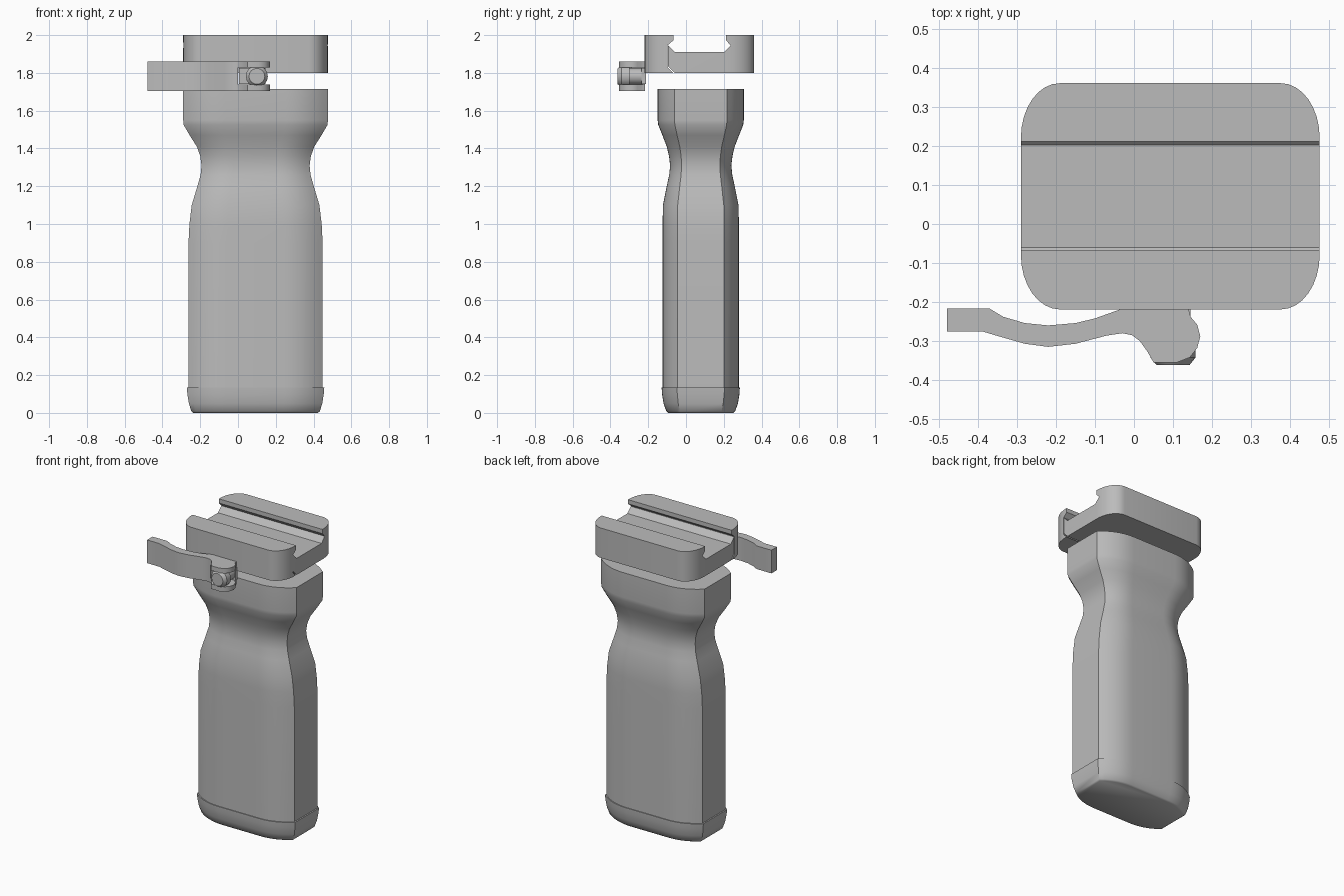
import bpy, bmesh, math

if "Cube" in bpy.data.objects:
    bpy.data.objects.remove(bpy.data.objects["Cube"])

grey = bpy.data.materials.new("matte grey")
grey.diffuse_color = (0.5, 0.5, 0.5, 1)
grey.use_nodes = True
grey.node_tree.nodes["Principled BSDF"].inputs["Base Color"].default_value = grey.diffuse_color
CX, CY = 0.093, 0.078


def loft(name, rings, angle=35):
    """Skin a list of equal-length point rings and cap both ends."""
    bm = bmesh.new()
    vs = [[bm.verts.new(p) for p in r] for r in rings]
    n = len(vs[0])
    for a, b in zip(vs, vs[1:]):
        for i in range(n):
            j = (i + 1) % n
            bm.faces.new((a[i], a[j], b[j], b[i]))
    bm.faces.new(vs[0][::-1])
    bm.faces.new(vs[-1])
    bmesh.ops.recalc_face_normals(bm, faces=bm.faces[:])
    me = bpy.data.meshes.new(name)
    bm.to_mesh(me)
    bm.free()
    me.materials.append(grey)
    ob = bpy.data.objects.new(name, me)
    bpy.context.collection.objects.link(ob)
    smooth(me, angle)
    return ob


def smooth(me, angle):
    for p in me.polygons:
        p.use_smooth = True
    me.set_sharp_from_angle(angle=math.radians(angle))


def box(name, lo, hi):
    c = [(lo[0], lo[1]), (hi[0], lo[1]), (hi[0], hi[1]), (lo[0], hi[1])]
    return loft(name, [[(x, y, z) for x, y in c] for z in (lo[2], hi[2])])


def boolean(ob, cutter, op, angle=35):
    """Apply a boolean and remove the cutter."""
    m = ob.modifiers.new("cut", 'BOOLEAN')
    m.operation, m.object, m.solver = op, cutter, 'EXACT'
    dg = bpy.context.evaluated_depsgraph_get()
    me = bpy.data.meshes.new_from_object(ob.evaluated_get(dg))
    ob.modifiers.clear()
    ob.data = me
    smooth(me, angle)
    bpy.data.objects.remove(cutter)


def grip_ring(z, hx, hy, f, n=7):
    """Flat ends with a crisp edge, easing into flat front and back."""
    q = []
    for i in range(n + 1):
        t = i / n
        x = (1-t)**2 * hx + 2*t*(1-t) * 0.74*hx + t*t * 0.42*hx
        y = (1-t)**2 * f + 2*t*(1-t) * hy + t*t * hy
        q.append((x, y))
    half = q + [(-x, y) for x, y in reversed(q)]
    full = half + [(-x, -y) for x, y in half]
    return [(CX + x, CY + y, z) for x, y in full]


# Grip body: height, half width, half depth, half width of the flat end
grip = [(0.13, .355, .202, .123), (0.9, .355, .202, .123), (1.0, .350, .202, .123),
        (1.1, .338, .200, .122), (1.2, .308, .180, .111), (1.26, .291, .167, .104),
        (1.31, .286, .162, .101), (1.36, .293, .168, .104), (1.41, .311, .180, .111),
        (1.47, .349, .203, .125), (1.525, .381, .225, .137), (1.55, .383, .228, .139),
        (1.715, .383, .228, .139)]
loft("grip_body", [grip_ring(*s) for s in grip], 40)

# Bottom cap
cap = [(0.0, .330, .172, .105), (0.008, .340, .182, .110), (0.05, .353, .197, .119),
       (0.10, .361, .205, .124), (0.135, .364, .207, .126)]
loft("bottom_cap", [grip_ring(*s) for s in cap], 40)


# Rail clamp: long profiles trimmed by a round-cornered block
def rounded_block():
    pts = []
    for k, (sx, sy) in enumerate([(1, 1), (-1, 1), (-1, -1), (1, -1)]):
        for i in range(9):
            a = math.pi / 2 * (k + i / 8)
            pts.append((CX + sx * 0.283 + 0.10 * math.cos(a),
                        0.071 + sy * 0.150 + 0.14 * math.sin(a)))
    return loft("trim", [[(x, y, z) for x, y in pts] for z in (1.7, 2.1)])


base = [(-.06, 1.8), (-.095, 1.835), (-.095, 1.945), (-.06, 1.91), (.203, 1.91),
        (.237, 1.945), (.212, 1.972), (.212, 2.0), (.5, 2.0), (.5, 1.8)]
jaw = [(-.4, 1.8), (-.069, 1.8), (-.099, 1.83), (-.099, 1.945), (-.067, 1.972),
       (-.067, 2.0), (-.4, 2.0)]
for name, prof in (("clamp_base", base), ("clamp_jaw", jaw)):
    ob = loft(name, [[(x, y, z) for y, z in prof] for x in (-0.5, 0.7)])
    boolean(ob, rounded_block(), 'INTERSECT', 30)

# Cam lever with a forked head
lever = [(-.48, -.217), (-.37, -.217), (-.335, -.238), (-.28, -.254), (-.22, -.26),
         (-.15, -.254), (-.10, -.242), (-.03, -.217), (.14, -.217), (.145, -.238),
         (.162, -.258), (.17, -.288), (.162, -.318), (.143, -.342), (.11, -.355),
         (.05, -.355), (.035, -.328), (.015, -.30), (-.005, -.285), (-.03, -.28),
         (-.07, -.286), (-.15, -.307), (-.22, -.315), (-.28, -.307), (-.35, -.287),
         (-.39, -.275), (-.48, -.275)]
ob = loft("cam_lever", [[(x, y, z) for x, y in lever] for z in (1.705, 1.86)])
boolean(ob, box("slot", (0.0, -.5, 1.738), (.3, -.1, 1.828)), 'DIFFERENCE')

# Washer block and cross bolt inside the fork
box("washer_block", (0.005, -.235, 1.74), (.145, -.212, 1.826))


def bolt_ring(y, r, n=16):
    return [(0.1 + r * math.cos(2*math.pi*i/n), y, 1.782 + r * math.sin(2*math.pi*i/n))
            for i in range(n)]


loft("cross_bolt", [bolt_ring(-.362, .042), bolt_ring(-.342, .058), bolt_ring(-.3, .058),
                    bolt_ring(-.299, .044), bolt_ring(-.23, .044)], 30)
